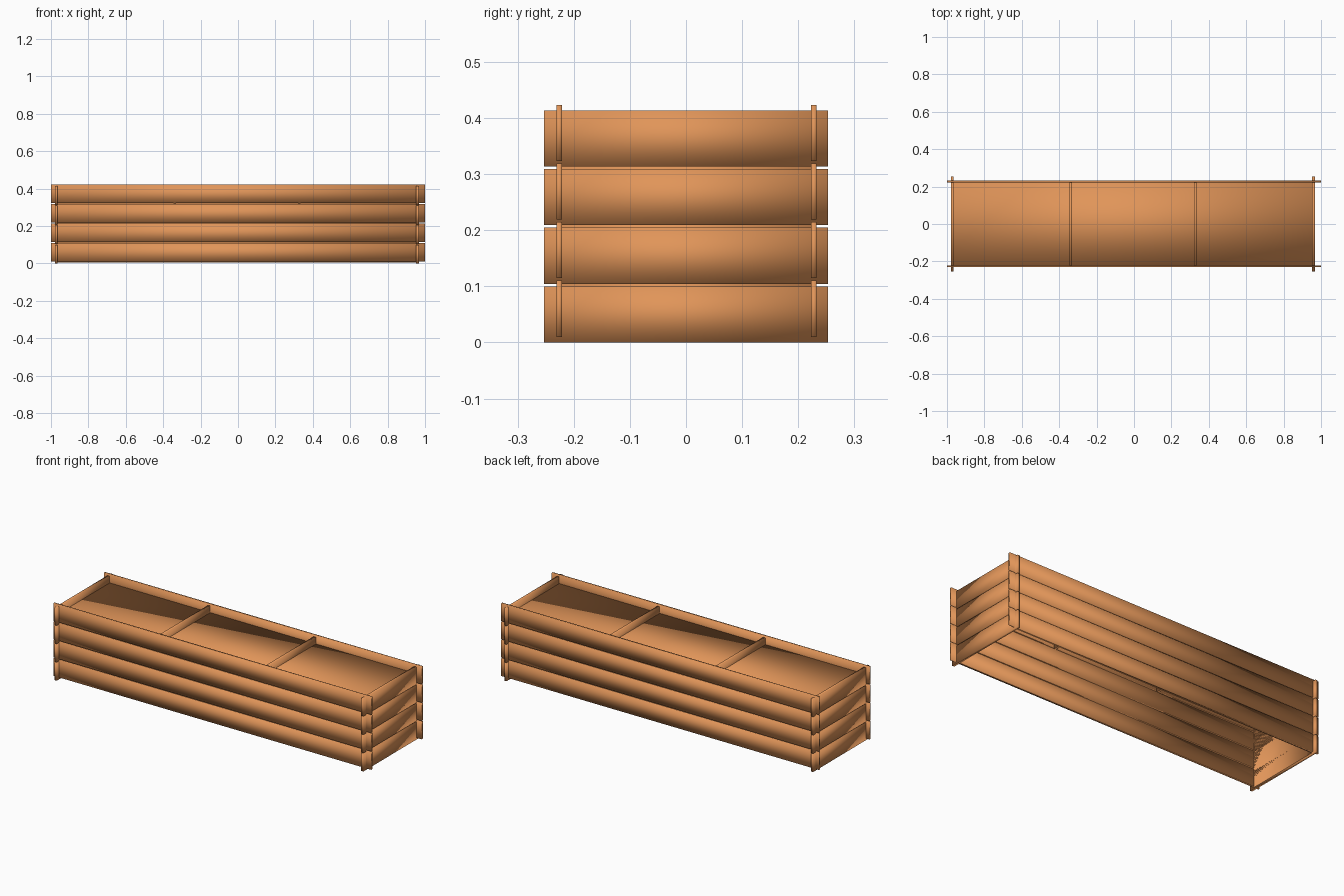
import bpy, bmesh
from mathutils import Matrix, Vector

if "Cube" in bpy.data.objects:
    bpy.data.objects.remove(bpy.data.objects["Cube"])

wood = bpy.data.materials.new("warm_wood")
wood.diffuse_color = (0.75, 0.30, 0.10, 1)
wood.use_nodes = True
wood.node_tree.nodes["Principled BSDF"].inputs["Base Color"].default_value = wood.diffuse_color


def box(name, lo, hi, open_bottom=False):
    """Soft-shaded box between two corners."""
    lo, hi = Vector(lo), Vector(hi)
    bm = bmesh.new()
    bmesh.ops.create_cube(bm, size=1)
    bm.transform(Matrix.Translation((lo + hi) / 2) @ Matrix.Diagonal((*(hi - lo), 1)))
    bm.normal_update()
    if open_bottom:
        bmesh.ops.delete(bm, geom=[f for f in bm.faces if f.normal.z < -0.9], context='FACES')
    for f in bm.faces:
        f.smooth = True
    me = bpy.data.meshes.new(name)
    bm.to_mesh(me)
    bm.free()
    me.materials.append(wood)
    ob = bpy.data.objects.new(name, me)
    bpy.context.collection.objects.link(ob)
    return ob


PITCH, H = 0.1045, 0.1
LONG_Y = {"front": -0.2258, "back": 0.228}
END_X = {"left": -0.971, "right": 0.960}

# Interlocking boards: the long ones sit slightly higher than the end ones
for i in range(4):
    z = i * PITCH
    for side, y in LONG_Y.items():
        box(f"{side}_board_{i + 1}", (-1, y - 0.005, z + 0.01), (1, y + 0.005, z + 0.01 + H))
    for side, x in END_X.items():
        box(f"{side}_end_board_{i + 1}", (x - 0.007, -0.253, z), (x + 0.007, 0.253, z + H))

# Cross braces near the top
for i, x in enumerate((-0.338, 0.327)):
    box(f"cross_brace_{i + 1}", (x - 0.007, -0.2258, 0.3195), (x + 0.007, 0.228, 0.4135))

# Soil fill: top surface and side skin, open underneath
box("soil_fill", (-0.964, -0.221, 0.005), (0.953, 0.223, 0.375), open_bottom=True)
